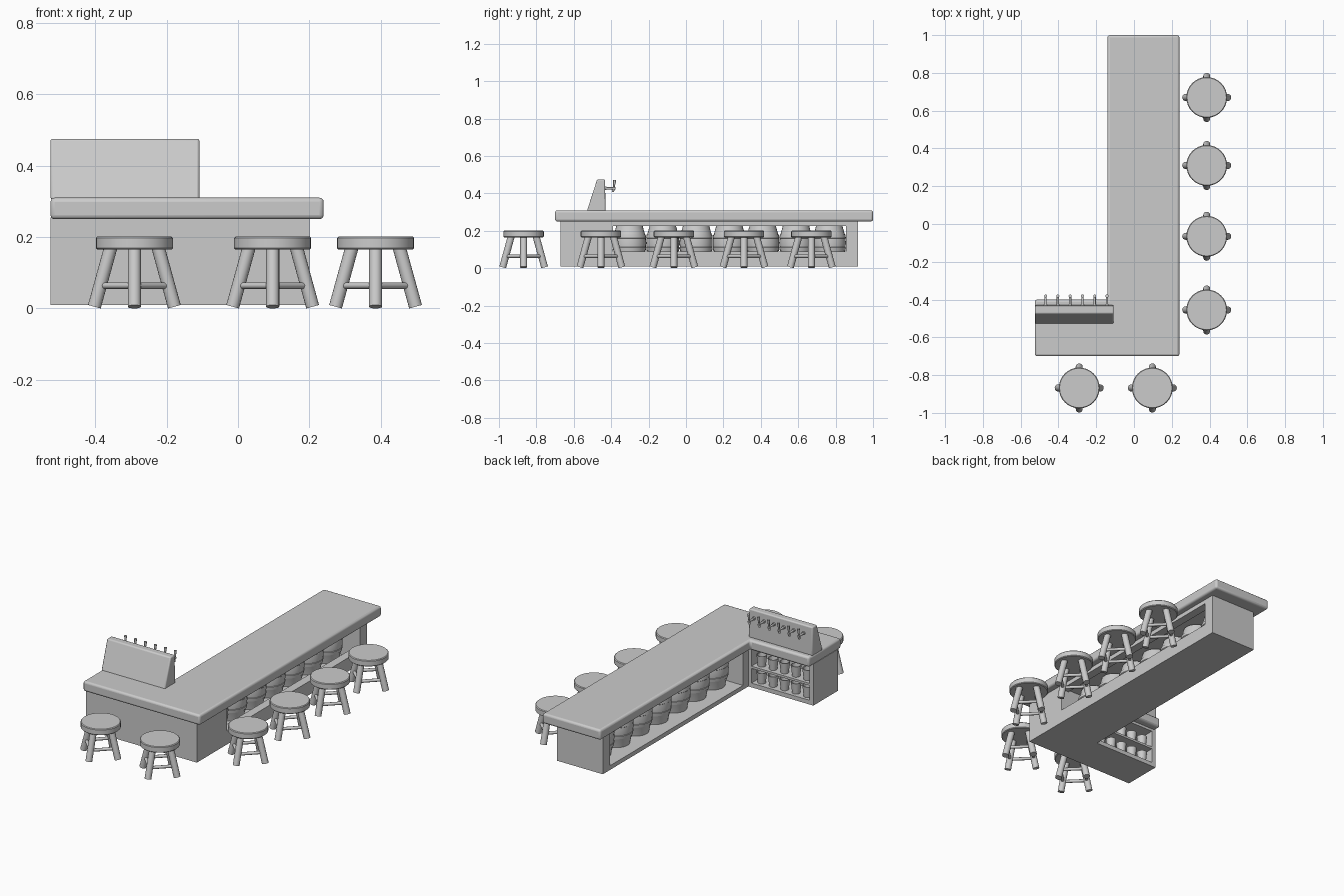
import bpy, bmesh, math
from mathutils import Vector

if "Cube" in bpy.data.objects:
    bpy.data.objects.remove(bpy.data.objects["Cube"])


def finish(name, bm, bevel=0.0, smooth=True):
    bmesh.ops.remove_doubles(bm, verts=bm.verts, dist=1e-5)
    bmesh.ops.recalc_face_normals(bm, faces=bm.faces)
    me = bpy.data.meshes.new(name)
    bm.to_mesh(me)
    bm.free()
    ob = bpy.data.objects.new(name, me)
    bpy.context.collection.objects.link(ob)
    bpy.ops.object.select_all(action='DESELECT')
    bpy.context.view_layer.objects.active = ob
    ob.select_set(True)
    if bevel:
        m = ob.modifiers.new("bevel", 'BEVEL')
        m.width, m.segments, m.limit_method = bevel, 3, 'ANGLE'
    if smooth:
        bpy.ops.object.shade_smooth_by_angle(angle=math.radians(35))
    return ob


def prism(name, pts, direction, bevel=0.0):
    """Extrude a closed outline of 3D points along a direction."""
    bm = bmesh.new()
    face = bm.faces.new([bm.verts.new(p) for p in pts])
    ext = bmesh.ops.extrude_face_region(bm, geom=[face])
    vs = [e for e in ext['geom'] if isinstance(e, bmesh.types.BMVert)]
    bmesh.ops.translate(bm, verts=vs, vec=direction)
    return finish(name, bm, bevel, smooth=bevel > 0)


def box(name, x, y, z, bevel=0.0):
    pts = [(x[0], y[0], z[0]), (x[1], y[0], z[0]), (x[1], y[1], z[0]), (x[0], y[1], z[0])]
    return prism(name, pts, (0, 0, z[1] - z[0]), bevel)


def lathe(name, profile, loc, steps=24):
    """Revolve (radius, height) points around z."""
    bm = bmesh.new()
    vs = [bm.verts.new((r, 0, z)) for r, z in profile]
    es = [bm.edges.new(p) for p in zip(vs, vs[1:])]
    bmesh.ops.spin(bm, geom=vs + es, axis=(0, 0, 1), cent=(0, 0, 0),
                   angle=math.tau, steps=steps, use_duplicate=False)
    ob = finish(name, bm)
    ob.location = loc
    return ob


def add_rod(bm, a, b, r, r2=None, seg=12):
    a, b = Vector(a), Vector(b)
    d = b - a
    res = bmesh.ops.create_cone(bm, cap_ends=True, segments=seg, radius1=r,
                                radius2=r if r2 is None else r2, depth=d.length)
    rot = d.to_track_quat('Z', 'Y')
    for v in res['verts']:
        v.co = rot @ v.co + (a + b) / 2


def ell(x0, x1, xm, y0, y1, ym, z):
    return [(x0, y0, z), (x1, y0, z), (x1, y1, z), (xm, y1, z), (xm, ym, z), (x0, ym, z)]


# L-shaped cabinet with open compartments
cabinet = prism("cabinet", ell(-0.525, 0.20, -0.10, -0.67, 0.92, -0.44, 0.01), (0, 0, 0.245))
cutters = [
    box("cut_barrel_bay", (-0.2, 0.15), (-0.39, 0.855), (0.035, 0.235)),
    box("cut_barrel_window", (0.05, 0.3), (-0.39, 0.855), (0.09, 0.225)),
    box("cut_low_shelf", (-0.50, -0.12), (-0.57, -0.35), (0.035, 0.122)),
    box("cut_high_shelf", (-0.50, -0.12), (-0.57, -0.35), (0.135, 0.235)),
]
bpy.context.view_layer.objects.active = cabinet
for c in cutters:
    m = cabinet.modifiers.new("cut", 'BOOLEAN')
    m.operation, m.solver, m.object = 'DIFFERENCE', 'EXACT', c
    bpy.ops.object.modifier_apply(modifier=m.name)
    bpy.data.objects.remove(c)

# Overhanging counter top
prism("counter_top", ell(-0.525, 0.24, -0.14, -0.70, 1.0, -0.40, 0.25), (0, 0, 0.06), 0.012)

# Sloped tap board
prism("tap_board", [(-0.525, -0.53, 0.305), (-0.525, -0.43, 0.305), (-0.525, -0.433, 0.475),
                    (-0.525, -0.475, 0.475)], (0.417, 0, 0), 0.007)

# Row of taps with spout and handle
for i in range(6):
    x = -0.468 + i * 0.065
    bm = bmesh.new()
    add_rod(bm, (x, -0.44, 0.427), (x, -0.378, 0.427), 0.006)
    add_rod(bm, (x, -0.434, 0.427), (x, -0.425, 0.427), 0.010)
    add_rod(bm, (x, -0.386, 0.43), (x, -0.381, 0.472), 0.004, 0.008)
    add_rod(bm, (x, -0.388, 0.43), (x, -0.390, 0.408), 0.006)
    finish("tap", bm)

# Barrels under the long counter
barrel = [(0, 0), (0.070, 0), (0.076, 0.03), (0.083, 0.055), (0.086, 0.056), (0.089, 0.075),
          (0.087, 0.077), (0.089, 0.10), (0.087, 0.123), (0.089, 0.125), (0.086, 0.144),
          (0.083, 0.145), (0.076, 0.17), (0.070, 0.192), (0.064, 0.192), (0.064, 0.184), (0, 0.184)]
for i in range(7):
    lathe("barrel", barrel, (0.04, -0.302 + i * 0.178, 0.036), 28)

# Mugs on the two shelves
mug = [(0, 0), (0.022, 0), (0.029, 0.065), (0.025, 0.065), (0.019, 0.006), (0, 0.006)]
for z in (0.0345, 0.1345):
    for i in range(5):
        lathe("mug", mug, (-0.46 + i * 0.075, -0.48, z), 16)


# Stools: round seat, four splayed legs, rungs between neighbours
def stool(x, y):
    lathe("seat", [(0, 0.165), (0.104, 0.165), (0.108, 0.169), (0.108, 0.197),
                   (0.104, 0.201), (0, 0.201)], (x, y, 0), 32)
    bm = bmesh.new()
    for k in range(4):
        a, b = (Vector((math.cos(t), math.sin(t), 0))
                for t in (k * math.pi / 2, (k + 1) * math.pi / 2))
        add_rod(bm, a * 0.112 + Vector((0, 0, 0.005)), a * 0.066 + Vector((0, 0, 0.172)), 0.0185, seg=16)
        h = Vector((0, 0, 0.064))
        add_rod(bm, a * 0.095 + h, b * 0.095 + h, 0.009)
    ob = finish("stool_legs", bm)
    ob.location = (x, y, 0)


for y in (0.67, 0.31, -0.065, -0.455):
    stool(0.385, y)
for x in (-0.29, 0.097):
    stool(x, -0.868)
